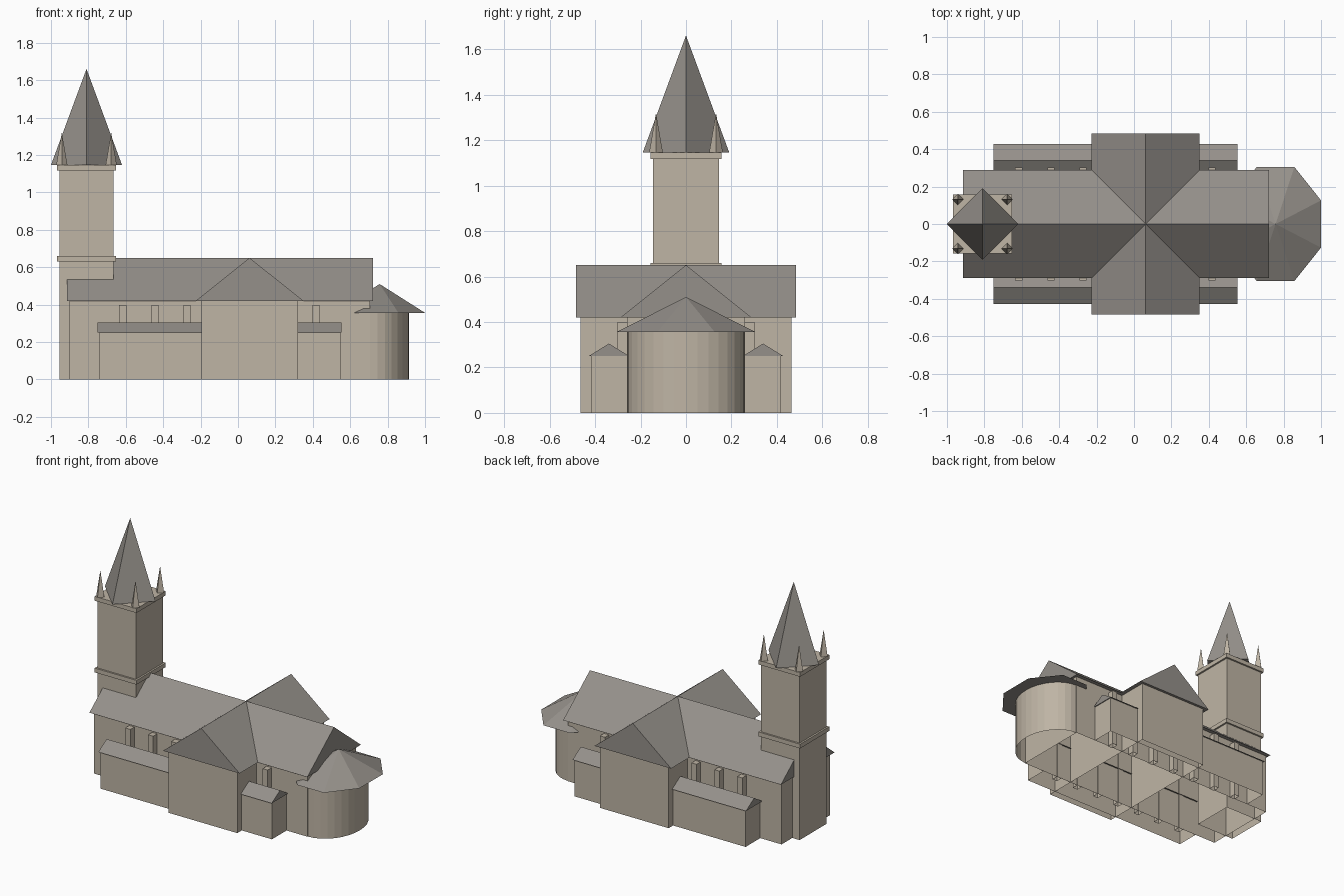
import bpy
import bmesh
import math

cube = bpy.data.objects.get("Cube")
if cube:
    bpy.data.objects.remove(cube, do_unlink=True)


def material(name, rgb):
    mat = bpy.data.materials.new(name)
    mat.use_nodes = True
    mat.diffuse_color = (*rgb, 1)
    mat.node_tree.nodes["Principled BSDF"].inputs["Base Color"].default_value = (*rgb, 1)
    return mat


STONE = material("warm stone", (0.52, 0.46, 0.375))
SLATE = material("grey slate", (0.30, 0.28, 0.255))


def finish(name, bm, mat):
    bmesh.ops.recalc_face_normals(bm, faces=bm.faces)
    mesh = bpy.data.meshes.new(name)
    bm.to_mesh(mesh)
    bm.free()
    mesh.materials.append(mat)
    obj = bpy.data.objects.new(name, mesh)
    bpy.context.collection.objects.link(obj)
    return obj


def extrude(name, outline, offset, mat, cap_start=True):
    """Extrude a closed outline along offset, with or without its first cap."""
    bm = bmesh.new()
    start = [bm.verts.new(p) for p in outline]
    end = [bm.verts.new([a + b for a, b in zip(p, offset)]) for p in outline]
    for i in range(len(start)):
        j = (i + 1) % len(start)
        bm.faces.new((start[i], start[j], end[j], end[i]))
    bm.faces.new(end)
    if cap_start:
        bm.faces.new(start[::-1])
    return finish(name, bm, mat)


def block(name, x, y, z, floor=False):
    """Box of stone between pairs of limits, open below by default."""
    outline = [(x[0], y[0], z[0]), (x[1], y[0], z[0]), (x[1], y[1], z[0]), (x[0], y[1], z[0])]
    return extrude(name, outline, (0, 0, z[1] - z[0]), STONE, floor)


def gable_roof(name, along, across, z, axis="x"):
    """Triangular prism with its ridge along the x or y axis."""
    mid = sum(across) / 2
    profile = [(across[0], z[0]), (across[1], z[0]), (mid, z[1])]
    length = along[1] - along[0]
    if axis == "x":
        return extrude(name, [(along[0], c, h) for c, h in profile], (length, 0, 0), SLATE)
    return extrude(name, [(c, along[0], h) for c, h in profile], (0, length, 0), SLATE)


def pyramid(name, center, radius, z, mat, sides=4, turn=0.0, squash=1.0):
    """Pointed roof; squash scales it along x."""
    bm = bmesh.new()
    ring = []
    for i in range(sides):
        a = turn + math.tau * i / sides
        ring.append(bm.verts.new((center[0] + squash * radius * math.cos(a),
                                  center[1] + radius * math.sin(a), z[0])))
    tip = bm.verts.new((*center, z[1]))
    bm.faces.new(ring)
    for i in range(sides):
        bm.faces.new((ring[i], ring[(i + 1) % sides], tip))
    return finish(name, bm, mat)


# Nave and transept
EAVE, RIDGE = 0.42, 0.65
block("nave_walls", (-0.9, 0.705), (-0.26, 0.26), (0, EAVE))
gable_roof("nave_roof", (-0.915, 0.722), (-0.288, 0.288), (EAVE, RIDGE))
block("transept_walls", (-0.195, 0.32), (-0.465, 0.465), (0, EAVE))
gable_roof("transept_roof", (-0.483, 0.483), (-0.226, 0.35), (EAVE, RIDGE), axis="y")

# Side aisles and buttresses
for side, sign in (("right", -1), ("left", 1)):
    block(side + "_aisle_walls", (-0.74, 0.547), sorted((sign * 0.26, sign * 0.417)), (0, 0.25))
    gable_roof(side + "_aisle_roof", (-0.75, 0.553), sorted((sign * 0.25, sign * 0.428)), (0.25, 0.305))
    for i in range(7):
        x = -0.616 + 0.172 * i
        block(f"{side}_buttress_{i + 1}", (x - 0.019, x + 0.019),
              sorted((sign * 0.255, sign * 0.303)), (0, 0.397))

# Rounded apse
STEPS = 16
arc = [math.pi * (i / STEPS - 0.5) for i in range(STEPS + 1)]
extrude("apse_wall", [(0.705 + 0.21 * math.cos(a), 0.257 * math.sin(a), 0) for a in arc],
        (0, 0, 0.356), STONE, cap_start=False)
pyramid("apse_roof", (0.757, 0), 0.33, (0.356, 0.51), SLATE, 8, math.pi / 8, 0.797)

# Tower with two string courses
TX = -0.81
block("tower_shaft", (TX - 0.145, TX + 0.145), (-0.145, 0.145), (0, 1.13))
for name, low in (("lower_course", 0.63), ("upper_course", 1.117)):
    block(name, (TX - 0.157, TX + 0.157), (-0.157, 0.157), (low, low + 0.029), floor=True)

# Spire and corner pinnacles
pyramid("spire", (TX, 0), 0.19, (1.146, 1.66), SLATE)
for i, (sx, sy) in enumerate(((-1, -1), (1, -1), (1, 1), (-1, 1))):
    pyramid(f"pinnacle_{i + 1}", (TX + sx * 0.132, sy * 0.132), 0.03, (1.146, 1.32), STONE)
